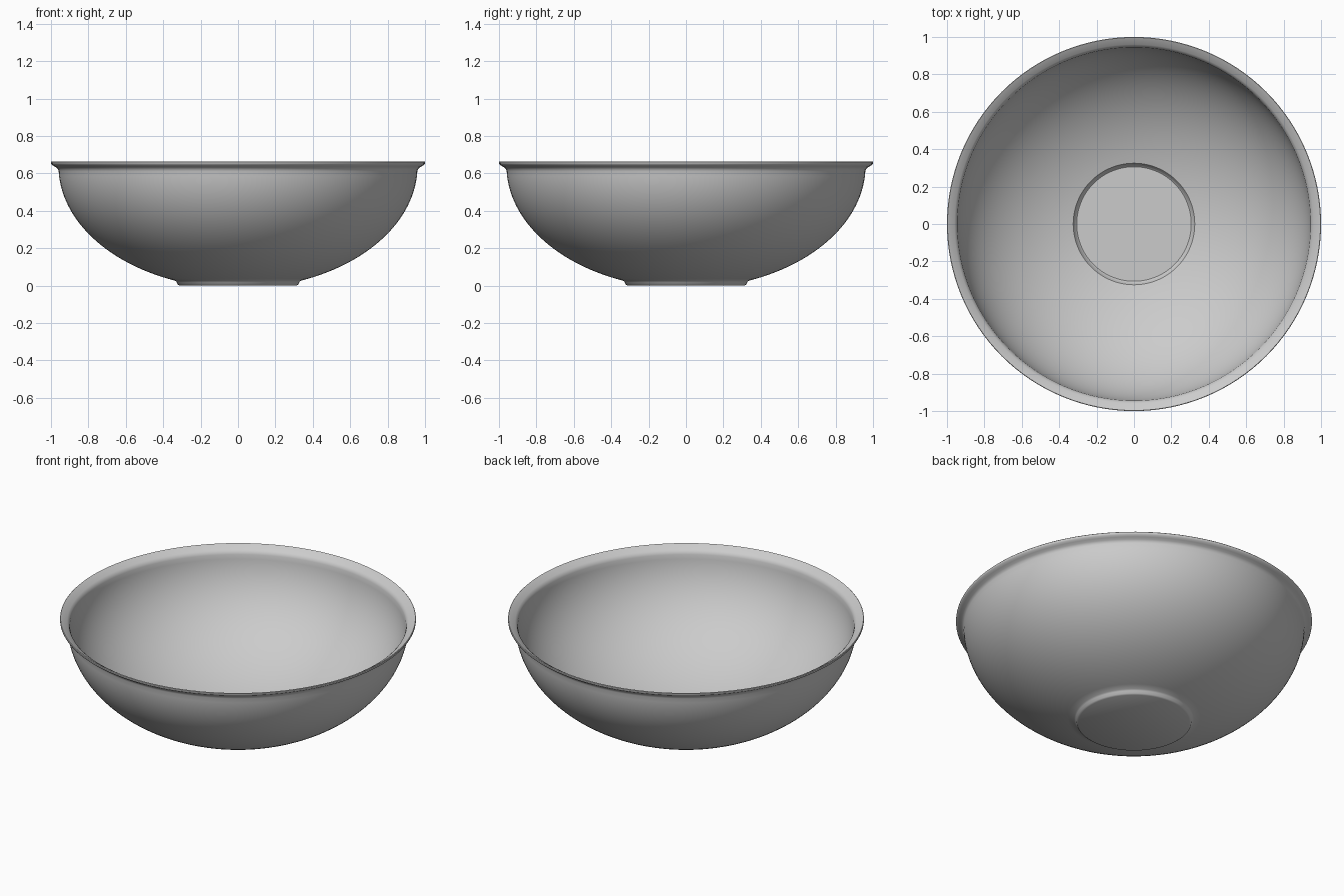
import bpy, bmesh, math

if "Cube" in bpy.data.objects:
    bpy.data.objects.remove(bpy.data.objects["Cube"])

SEGMENTS = 128


def wall(a, b, zc, r0, z1, n=28):
    """Elliptical wall profile from radius r0 up to height z1."""
    t0 = math.asin(r0 / a)
    t1 = math.acos((zc - z1) / b)
    pts = []
    for i in range(n + 1):
        t = t0 + (t1 - t0) * i / n
        pts.append((a * math.sin(t), zc - b * math.cos(t)))
    return pts


# Outside: flat foot, curved wall, flared lip
outer = [(0, 0.005), (0.308, 0.005), (0.315, 0.0), (0.322, 0.006), (0.328, 0.019)]
outer += wall(0.96, 0.655, 0.64, 0.336, 0.612)
outer += [(0.962, 0.622), (0.970, 0.631), (0.984, 0.639), (0.996, 0.647),
          (1.0, 0.654), (1.0, 0.661), (0.997, 0.664)]
outer[1:3] = [(0.312, 0.0)]
outer[0] = (0, 0.0)

# Inside: flared lip, curved wall, slightly sunken floor
inner = [(0.990, 0.661), (0.975, 0.651), (0.960, 0.642), (0.950, 0.633)]
inner += reversed(wall(0.945, 0.64, 0.642, 0.325, 0.618))
inner += [(0.318, 0.032), (0.314, 0.022), (0.306, 0.016), (0, 0.016)]

# Spin the profile into a bowl
bm = bmesh.new()
verts = [bm.verts.new((r, 0, z)) for r, z in outer + inner]
edges = [bm.edges.new(pair) for pair in zip(verts, verts[1:])]
bmesh.ops.spin(bm, geom=verts + edges, cent=(0, 0, 0), axis=(0, 0, 1),
               angle=2 * math.pi, steps=SEGMENTS, use_duplicate=False)
bmesh.ops.remove_doubles(bm, verts=bm.verts, dist=0.0005)
bmesh.ops.recalc_face_normals(bm, faces=bm.faces)
mesh = bpy.data.meshes.new("bowl")
bm.to_mesh(mesh)
bm.free()

bowl = bpy.data.objects.new("bowl", mesh)
bpy.context.collection.objects.link(bowl)

# Plain grey finish
grey = bpy.data.materials.new("light grey")
grey.diffuse_color = (0.6, 0.6, 0.6, 1)
grey.use_nodes = True
grey.node_tree.nodes["Principled BSDF"].inputs["Base Color"].default_value = grey.diffuse_color
mesh.materials.append(grey)

bpy.context.view_layer.objects.active = bowl
bowl.select_set(True)
bpy.ops.object.shade_smooth_by_angle(angle=math.radians(35))
